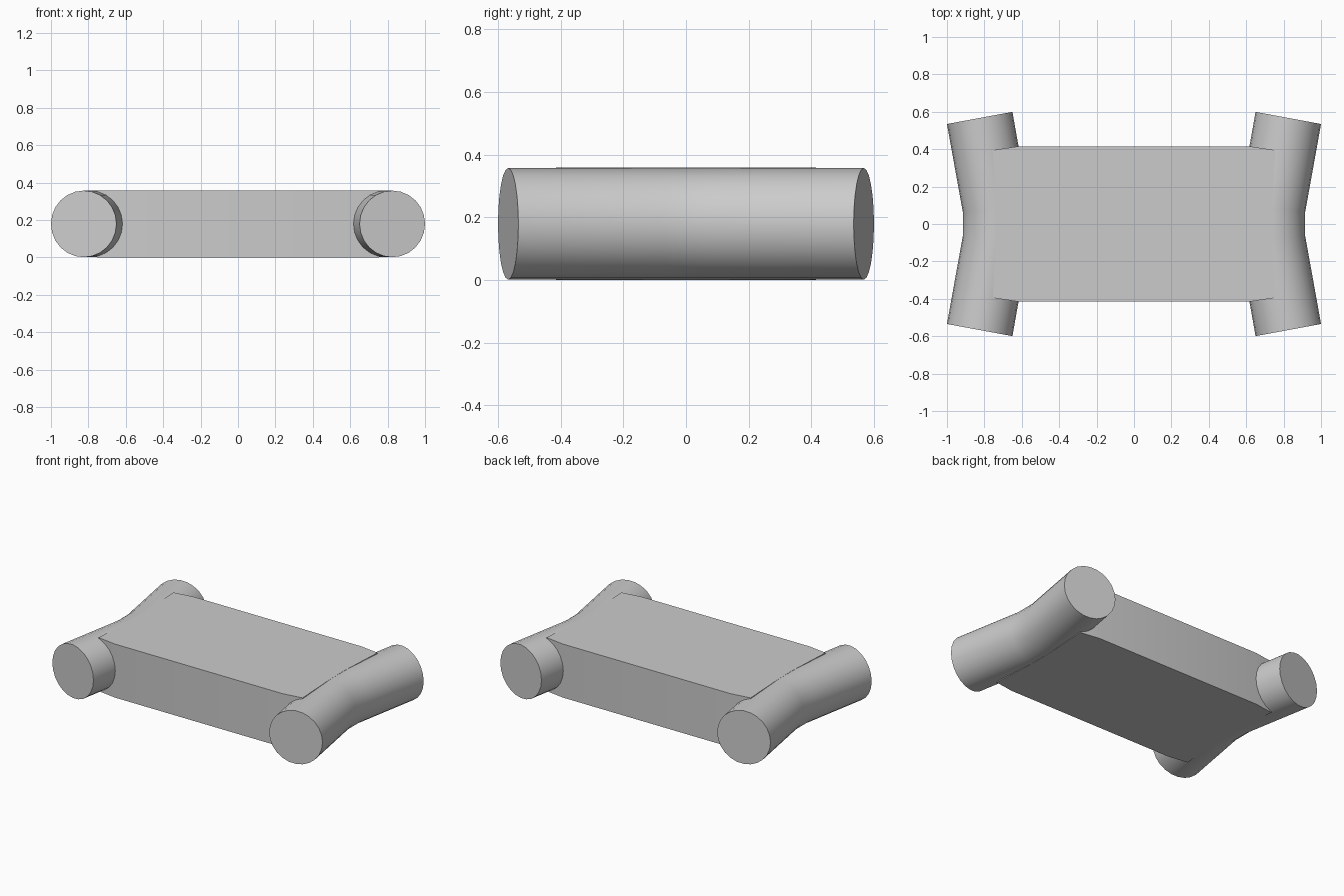
import bpy, bmesh
from math import sin, cos, tau, radians

if "Cube" in bpy.data.objects:
    bpy.data.objects.remove(bpy.data.objects["Cube"])

RADIUS = 0.178
MID_Z = 0.179
SIDES = 24

grey = bpy.data.materials.new("plain grey")
grey.use_nodes = True
grey.diffuse_color = (0.6, 0.6, 0.6, 1)
grey.node_tree.nodes["Principled BSDF"].inputs["Base Color"].default_value = (0.6, 0.6, 0.6, 1)


def finish(name, bm):
    bmesh.ops.recalc_face_normals(bm, faces=bm.faces)
    mesh = bpy.data.meshes.new(name)
    bm.to_mesh(mesh)
    bm.free()
    mesh.materials.append(grey)
    obj = bpy.data.objects.new(name, mesh)
    bpy.context.collection.objects.link(obj)
    bpy.ops.object.select_all(action="DESELECT")
    obj.select_set(True)
    bpy.context.view_layer.objects.active = obj
    bpy.ops.object.shade_smooth_by_angle(angle=radians(35))
    return obj


def bent_tube(name, side):
    """Sweep a circle along a path that flares outward at both ends."""
    bm = bmesh.new()
    # centre x, centre y, turn of the ring in degrees
    path = [(0.825, -0.567, -10.5), (0.738, -0.08, -5), (0.738, 0.08, 5), (0.825, 0.567, 10.5)]
    rings = []
    for x, y, turn in path:
        t = radians(turn)
        ring = []
        for i in range(SIDES):
            a = tau * i / SIDES
            across = RADIUS * cos(a)
            ring.append(bm.verts.new((side * (x + across * cos(t)),
                                      y - across * sin(t),
                                      MID_Z + RADIUS * sin(a))))
        rings.append(ring)
    for r, s in zip(rings, rings[1:]):
        for i in range(SIDES):
            j = (i + 1) % SIDES
            bm.faces.new((r[i], r[j], s[j], s[i]))
    bm.faces.new(rings[0])
    bm.faces.new(rings[-1])
    return finish(name, bm)


# Flared tubes at the two ends
bent_tube("left_tube", 1)
bent_tube("right_tube", -1)

# Flat body whose ends disappear into the tubes
quarter = [(0.738, 0.08), (0.755, 0.395), (0.62, 0.415)]
half = quarter + [(-x, y) for x, y in reversed(quarter)]
outline = half + [(-x, -y) for x, y in half]
bm = bmesh.new()
base = bm.faces.new([bm.verts.new((x, y, 0)) for x, y in outline])
extruded = bmesh.ops.extrude_face_region(bm, geom=[base])["geom"]
top = [v for v in extruded if isinstance(v, bmesh.types.BMVert)]
bmesh.ops.translate(bm, verts=top, vec=(0, 0, 2 * MID_Z))
finish("body_slab", bm)
